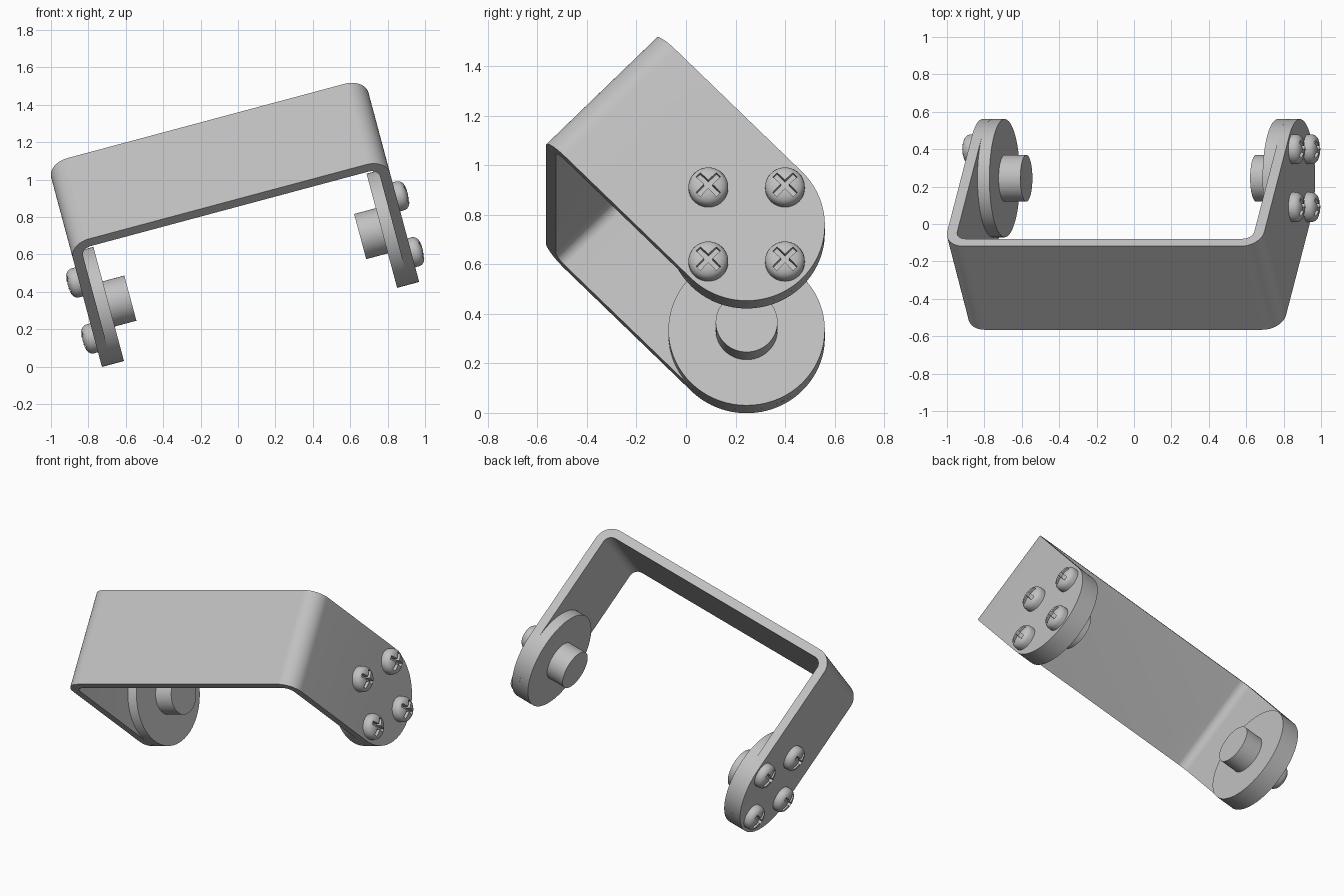
import bpy, bmesh, math
from math import pi, sin, cos, radians
from mathutils import Matrix, Vector

if "Cube" in bpy.data.objects:
    bpy.data.objects.remove(bpy.data.objects["Cube"], do_unlink=True)

# Dimensions in the bracket's own frame: x along the web, y down the arms, z across the strip
HALF = 0.878        # half of the outer length
STRIP = 0.056       # sheet thickness
BEND = 0.11         # outer bend radius
RADIUS = 0.316      # disc radius, also half the strip width
PIVOT = 0.83        # distance from web to disc centre
DISC = 0.066
BOSS_R, BOSS_L = 0.125, 0.12
SCREW_OFFSET = 0.219

# Tilt of the whole bracket
tilt = Matrix.Rotation(radians(-15), 4, 'Y')
frame = tilt @ Matrix.Translation((0.175, -0.342, 1.09)) @ Matrix.Rotation(radians(-45), 4, 'X')

steel = bpy.data.materials.new("grey_metal")
steel.use_nodes = True
colour = (0.53, 0.53, 0.53, 1)
steel.diffuse_color = colour
steel.node_tree.nodes["Principled BSDF"].inputs["Base Color"].default_value = colour


def add_object(name, mesh, matrix):
    obj = bpy.data.objects.new(name, mesh)
    bpy.context.collection.objects.link(obj)
    obj.matrix_world = matrix
    return obj


def finish(name, bm):
    bmesh.ops.recalc_face_normals(bm, faces=bm.faces)
    mesh = bpy.data.meshes.new(name)
    bm.to_mesh(mesh)
    bm.free()
    mesh.materials.append(steel)
    return mesh


def prism(name, points, sweep):
    """Extrude a closed outline of 3D points along a vector."""
    bm = bmesh.new()
    face = bm.faces.new([bm.verts.new(p) for p in points])
    out = bmesh.ops.extrude_face_region(bm, geom=[face])
    verts = [g for g in out["geom"] if isinstance(g, bmesh.types.BMVert)]
    bmesh.ops.translate(bm, verts=verts, vec=sweep)
    return finish(name, bm)


def arc(cx, cy, r, start, end, steps):
    angles = [start + (end - start) * i / steps for i in range(steps + 1)]
    return [(cx + r * cos(a), cy + r * sin(a)) for a in angles]


def disc_mesh(name, r, length):
    points = [(0, y, z) for y, z in arc(0, 0, r, 0, 2 * pi, 72)[:-1]]
    return prism(name, points, (length, 0, 0))


def activate(obj):
    bpy.ops.object.select_all(action='DESELECT')
    obj.select_set(True)
    bpy.context.view_layer.objects.active = obj


def boolean(obj, cutter, operation):
    cutter.hide_render = True
    mod = obj.modifiers.new("cut", 'BOOLEAN')
    mod.operation, mod.solver, mod.object = operation, 'EXACT', cutter
    bpy.context.view_layer.update()
    activate(obj)
    bpy.ops.object.modifier_apply(modifier=mod.name)
    bpy.data.objects.remove(cutter, do_unlink=True)


def smooth(obj):
    activate(obj)
    bpy.ops.object.shade_smooth_by_angle(angle=radians(30))


# Bent strip: U outline swept across the width
end = PIVOT + RADIUS + 0.1
cx = HALF - BEND
outer = [(HALF, end)] + arc(cx, BEND, BEND, 0, -pi / 2, 12)
inner = [(HALF - STRIP, end)] + arc(cx, BEND, BEND - STRIP, 0, -pi / 2, 12)


def mirrored(half):
    return half + [(-x, y) for x, y in reversed(half)]


outline = mirrored(outer) + list(reversed(mirrored(inner)))
bracket = add_object("bent_bracket", prism("bent_bracket",
                     [(x, y, -RADIUS) for x, y in outline], (0, 0, 2 * RADIUS)), frame)

# Round the arm ends
tab = [(-0.2, -RADIUS - 0.0)] + arc(PIVOT, 0, RADIUS, -pi / 2, pi / 2, 48) + [(-0.2, RADIUS)]
cutter = add_object("arm_end_cutter", prism("arm_end_cutter",
                    [(-1.2, y, z) for y, z in tab], (2.4, 0, 0)), frame)
boolean(bracket, cutter, 'INTERSECT')
smooth(bracket)

# Pan head screw: revolved profile with a cross recess
bm = bmesh.new()
profile = [(0, 0), (0, 0.08), (0.024, 0.08), (0.038, 0.076), (0.050, 0.066),
           (0.058, 0.05), (0.063, 0.028), (0.064, 0)]
verts = [bm.verts.new((x, r, 0)) for x, r in profile]
edges = [bm.edges.new(pair) for pair in zip(verts, verts[1:])]
bmesh.ops.spin(bm, geom=verts + edges, cent=(0, 0, 0), axis=(1, 0, 0),
               angle=2 * pi, steps=40, use_merge=True)
bmesh.ops.remove_doubles(bm, verts=bm.verts, dist=0.0001)
screw = add_object("screw_master", finish("pan_head_screw", bm), Matrix.Identity(4))
arm, slot = 0.058, 0.012
cross = []
for k in range(4):
    turn = Matrix.Rotation(k * pi / 2, 3, 'X')
    cross += [turn @ Vector((0.03, y, z)) for y, z in ((arm, -slot), (arm, slot), (slot, slot))]
boolean(screw, add_object("cross_cutter", prism("cross_cutter", cross, (0.1, 0, 0)),
                          Matrix.Identity(4)), 'DIFFERENCE')
smooth(screw)
screw_mesh = screw.data
bpy.data.objects.remove(screw, do_unlink=True)

# Disc, boss and four screws on each arm
disc = disc_mesh("pivot_disc", RADIUS, DISC)
boss = disc_mesh("pivot_boss", BOSS_R, BOSS_L)
for side, turn in (("left", 0), ("right", pi)):
    # local x points outward on either arm
    arm_frame = (frame @ Matrix.Translation((0, PIVOT, 0))
                 @ Matrix.Rotation(turn, 4, 'Z'))
    face = HALF - STRIP - DISC
    smooth(add_object(side + "_disc", disc, arm_frame @ Matrix.Translation((face, 0, 0))))
    smooth(add_object(side + "_boss", boss, arm_frame @ Matrix.Translation((face - BOSS_L, 0, 0))))
    for k in range(4):
        a = k * pi / 2
        spot = (HALF, SCREW_OFFSET * cos(a), SCREW_OFFSET * sin(a))
        add_object(f"{side}_screw_{k + 1}", screw_mesh, arm_frame @ Matrix.Translation(spot))
